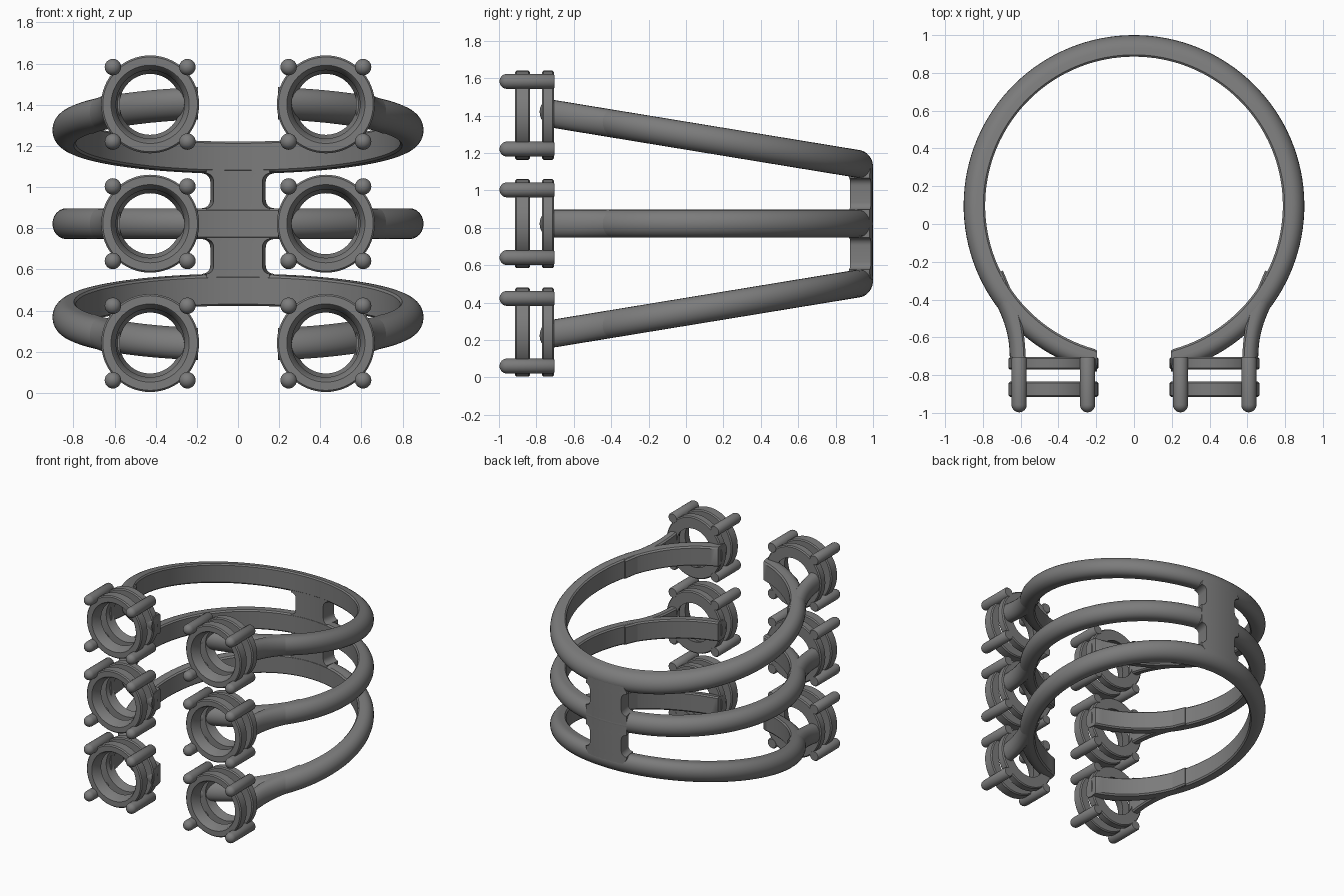
import bpy, bmesh
from math import sin, cos, pi, asin, sqrt

if "Cube" in bpy.data.objects:
    bpy.data.objects.remove(bpy.data.objects["Cube"], do_unlink=True)

metal = bpy.data.materials.new("grey metal")
metal.use_nodes = True
GREY = (0.2, 0.2, 0.2, 1)
metal.diffuse_color = GREY
metal.node_tree.nodes["Principled BSDF"].inputs["Base Color"].default_value = GREY

CY, R_IN, R_OUT = 0.098, 0.788, 0.902    # band circle
MID_Z, GAP_X = 0.822, 0.195


def loft(name, sections, closed=False):
    """Skin a list of closed loops; cap the ends unless the loft is closed."""
    bm = bmesh.new()
    rows = [[bm.verts.new(p) for p in s] for s in sections]
    n = len(rows[0])
    pairs = list(zip(rows, rows[1:]))
    if closed:
        pairs.append((rows[-1], rows[0]))
    else:
        bm.faces.new(rows[0])
        bm.faces.new(rows[-1])
    for a, b in pairs:
        for i in range(n):
            j = (i + 1) % n
            bm.faces.new((a[i], a[j], b[j], b[i]))
    bmesh.ops.recalc_face_normals(bm, faces=bm.faces)
    mesh = bpy.data.meshes.new(name)
    bm.to_mesh(mesh)
    bm.free()
    mesh.materials.append(metal)
    obj = bpy.data.objects.new(name, mesh)
    bpy.context.collection.objects.link(obj)
    bpy.ops.object.select_all(action='DESELECT')
    obj.select_set(True)
    bpy.context.view_layer.objects.active = obj
    bpy.ops.object.shade_smooth_by_angle(angle=0.7)
    return obj


def d_section(thick, half=0.075):
    """Flat inner side, rounded outer side: (depth, height) pairs."""
    flat = thick * 0.4
    pts = [(0.01, -half), (flat, -half)]
    for k in range(1, 12):
        t = -pi / 2 + pi * k / 12
        pts.append((flat + (thick - flat) * cos(t), half * sin(t)))
    return pts + [(flat, half), (0.01, half), (0, half - 0.01), (0, 0.01 - half)]


def band_z(level, y):
    return MID_Z + level * (0.315 + 0.164 * (0.95 - y))


def band(name, level):
    end = asin(GAP_X / R_OUT)
    loops = []
    steps = 120
    for k in range(steps + 1):
        t = end + (2 * pi - 2 * end) * k / steps
        loop = []
        for u, h in d_section(R_OUT - R_IN):
            x, y = (R_IN + u) * sin(t), CY - (R_IN + u) * cos(t)
            if k in (0, steps):      # square cut at the opening
                x = GAP_X if k == 0 else -GAP_X
            loop.append((x, y, band_z(level, y) + h))
        loops.append(loop)
    loft(name, loops)


def bezier(p, t):
    s = 1 - t
    w = (s**3, 3 * s * s * t, 3 * s * t * t, t**3)
    return [sum(w[i] * p[i][c] for i in range(4)) for c in (0, 1)]


def leg(name, side, level):
    """Branch leaving the band and running straight into the setting."""
    path = ((0.745, -0.27), (0.668, -0.44), (0.615, -0.52), (0.615, -0.74))
    loops = []
    for k in range(17):
        t = k / 16
        x, y = bezier(path, t)
        x2, y2 = bezier(path, t + 0.01)
        dx, dy = x2 - x, y2 - y
        d = sqrt(dx * dx + dy * dy)
        nx, ny = -dy / d, dx / d
        thick = 0.112 - 0.028 * min(1, t * 1.3)
        loop = []
        for u, h in d_section(thick, 0.074):
            px, py = x + nx * (u - thick / 2), y + ny * (u - thick / 2)
            loop.append((side * px, py, band_z(level, py) + h))
        loops.append(loop)
    loft(name, loops)


def ring(name, cx, cz, profile):
    loops = []
    for k in range(64):
        t = 2 * pi * k / 64
        loops.append([(cx + r * cos(t), y, cz + r * sin(t)) for r, y in profile])
    loft(name, loops, closed=True)


def prong(name, cx, cz, r=0.04):
    profile = [(r * 0.85, -0.704), (r, -0.712)]
    for k in range(9):
        t = pi / 2 * k / 8
        profile.append((max(r * cos(t), 0.001), -0.957 - r * sin(t)))
    loft(name, [[(cx + q * cos(a * pi / 12), y, cz + q * sin(a * pi / 12))
                 for a in range(24)] for q, y in profile])


FRONT_RING = [(0.19, -0.915), (0.23, -0.915), (0.238, -0.907), (0.238, -0.843),
              (0.23, -0.835), (0.166, -0.835), (0.184, -0.908)]
REAR_RING = [(0.168, -0.77), (0.23, -0.77), (0.238, -0.762), (0.238, -0.713),
             (0.23, -0.705), (0.148, -0.705)]

# Three bands, each with a pair of legs and four-prong settings
for level, row in ((-1, "lower"), (0, "middle"), (1, "upper")):
    band(row + "_band", level)
    for side, hand in ((1, "left"), (-1, "right")):
        tag = f"{row}_{hand}_"
        cx, cz = side * 0.427, MID_Z + level * 0.58
        leg(tag + "leg", side, level)
        ring(tag + "front_ring", cx, cz, FRONT_RING)
        ring(tag + "rear_ring", cx, cz, REAR_RING)
        for i in (-1, 1):
            for j in (-1, 1):
                spot = ("bottom" if j < 0 else "top") + ("_inner" if i * side < 0 else "_outer")
                prong(tag + spot + "_prong", cx + i * 0.181, cz + j * 0.181)

# Back bar joining the bands, with filleted window corners
FILLET, HALF = 0.04, 0.135
levels = [(0.507, HALF)]
for lo, hi in ((0.578, 0.747), (0.897, 1.066)):
    arc = [(FILLET * (1 - cos(k * pi / 12)), HALF + FILLET * (1 - sin(k * pi / 12)))
           for k in range(7)]
    levels += [(lo - 0.02, HALF + FILLET)]
    levels += [(lo + h, w) for h, w in arc]
    levels += [(hi - h, w) for h, w in reversed(arc)]
    levels += [(hi + 0.02, HALF + FILLET)]
levels.append((1.137, HALF))
bar = []
for z, w in levels:
    a = asin(w / R_OUT)
    arc = [a * (k / 6 - 1) for k in range(13)]
    loop = [((R_OUT - 0.001) * sin(t), CY + (R_OUT - 0.001) * cos(t), z) for t in arc]
    loop += [((R_IN + 0.001) * sin(t), CY + (R_IN + 0.001) * cos(t), z) for t in reversed(arc)]
    bar.append(loop)
loft("back_bar", bar)
